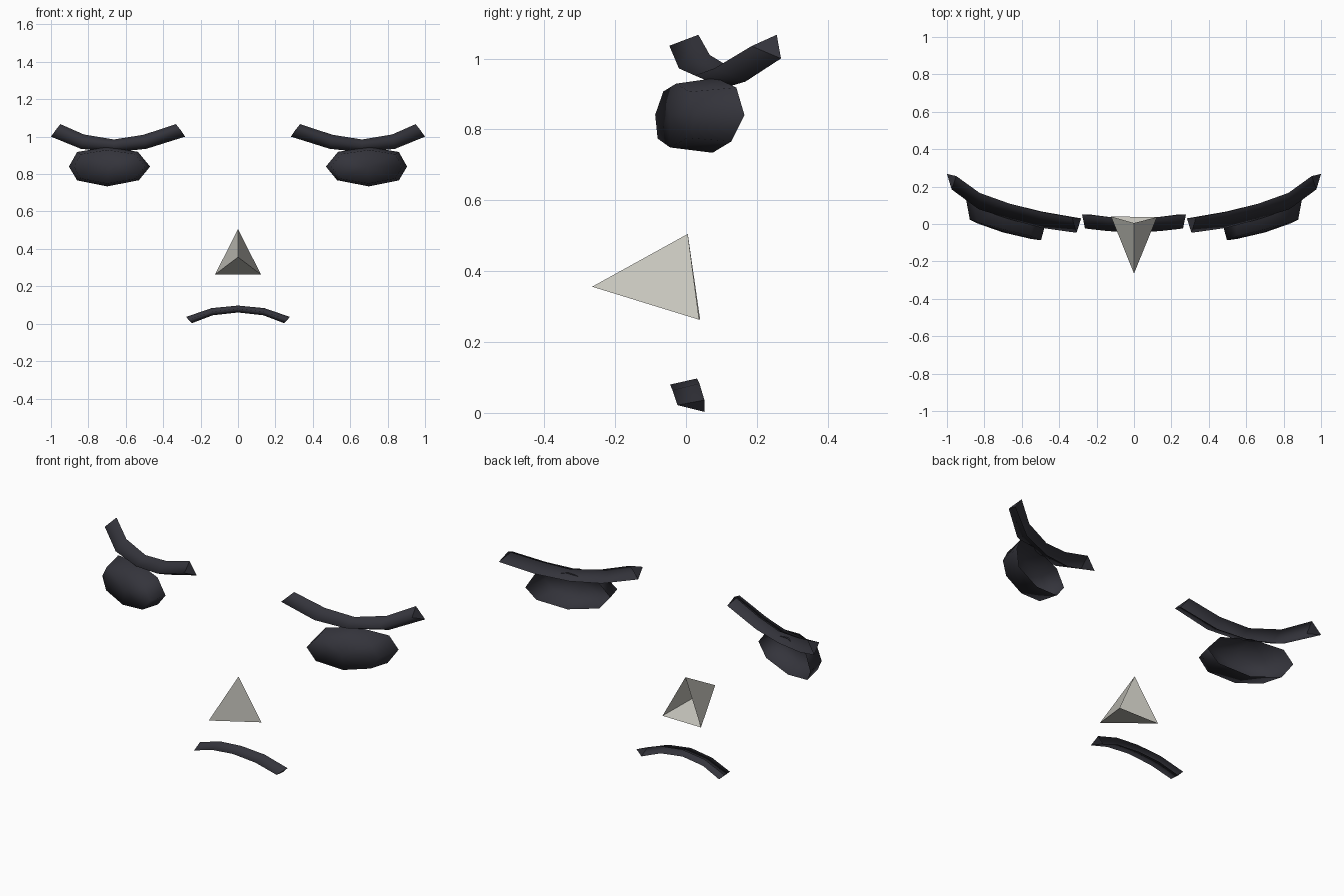
import bpy


def material(name, colour):
    m = bpy.data.materials.new(name)
    m.diffuse_color = (*colour, 1.0)
    return m


DARK = material("charcoal", (0.034, 0.034, 0.044))
GREY = material("warm light grey", (0.56, 0.55, 0.50))


def make(name, verts, faces, mat, smooth, mirror=False):
    """Create an object; smooth is the number of leading faces shaded smooth."""
    mesh = bpy.data.meshes.new(name)
    mesh.from_pydata(verts, [], faces)
    mesh.materials.append(mat)
    for i, p in enumerate(mesh.polygons):
        p.use_smooth = i < smooth
    ob = bpy.data.objects.new(name, mesh)
    bpy.context.collection.objects.link(ob)
    if mirror:
        mod = ob.modifiers.new("mirror", 'MIRROR')
        mod.use_mirror_merge = False
    return ob


def wedge_strip(name, stations, mirror=False):
    """Sweep an open-backed wedge; each station is (back top, front ridge, back bottom)."""
    verts = [p for s in stations for p in s]
    n = len(stations)
    faces = []
    for i in range(n - 1):
        a, b = 3 * i, 3 * i + 3
        faces += [(a, a + 1, b + 1, b), (a + 1, a + 2, b + 2, b + 1)]
    smooth = len(faces)
    e = 3 * (n - 1)
    faces += [(0, 2, 1), (e, e + 1, e + 2)]
    return make(name, verts, faces, DARK, smooth, mirror)


# eyebrows: curved wedges wrapping round the face
wedge_strip("eyebrows", [
    ((0.332, 0.035, 1.067), (0.307, -0.047, 1.036), (0.283, 0.03, 1.0)),
    ((0.505, 0.067, 1.01), (0.498, -0.02, 0.972), (0.49, 0.066, 0.935)),
    ((0.663, 0.108, 0.985), (0.663, 0.025, 0.952), (0.663, 0.108, 0.917)),
    ((0.825, 0.166, 1.012), (0.832, 0.08, 0.972), (0.84, 0.168, 0.935)),
    ((0.95, 0.256, 1.067), (0.975, 0.185, 1.035), (1.0, 0.268, 1.0)),
], mirror=True)

# mouth: a downturned wedge, symmetrical about the middle
half = [
    ((0.278, 0.052, 0.036), (0.262, -0.024, 0.022), (0.246, 0.052, 0.003)),
    ((0.142, 0.038, 0.083), (0.139, -0.038, 0.064), (0.135, 0.038, 0.045)),
]
middle = ((0, 0.031, 0.097), (0, -0.045, 0.08), (0, 0.031, 0.06))
left = [tuple((-x, y, z) for x, y, z in s) for s in half]
wedge_strip("mouth", left + [middle] + half[::-1])

# eyes: eight-sided bowed pads, open at the back
front = [(0.497, -0.087, 0.841), (0.55, -0.08, 0.774), (0.70, -0.045, 0.749),
         (0.84, 0.004, 0.776), (0.878, 0.024, 0.84), (0.84, 0.01, 0.906),
         (0.70, -0.028, 0.929), (0.553, -0.064, 0.907)]
back = [(0.47, 0.015, 0.84), (0.53, 0.03, 0.767), (0.70, 0.075, 0.734),
        (0.86, 0.128, 0.766), (0.904, 0.165, 0.84), (0.86, 0.142, 0.918),
        (0.70, 0.085, 0.945), (0.535, 0.035, 0.919)]
ring = [(i, (i + 1) % 8) for i in range(8)]
eye_faces = [(16, i, j) for i, j in ring]
eye_faces += [(i, i + 8, j + 8, j) for i, j in ring]
make("eyes", front + back + [(0.69, -0.046, 0.84)], eye_faces, DARK, 16, mirror=True)

# nose: pointed pyramid, open at the back
make("nose",
     [(0, 0.005, 0.505), (0, -0.265, 0.356), (-0.123, 0.04, 0.263), (0.123, 0.037, 0.263)],
     [(0, 2, 1), (0, 1, 3), (1, 2, 3)], GREY, 0)
